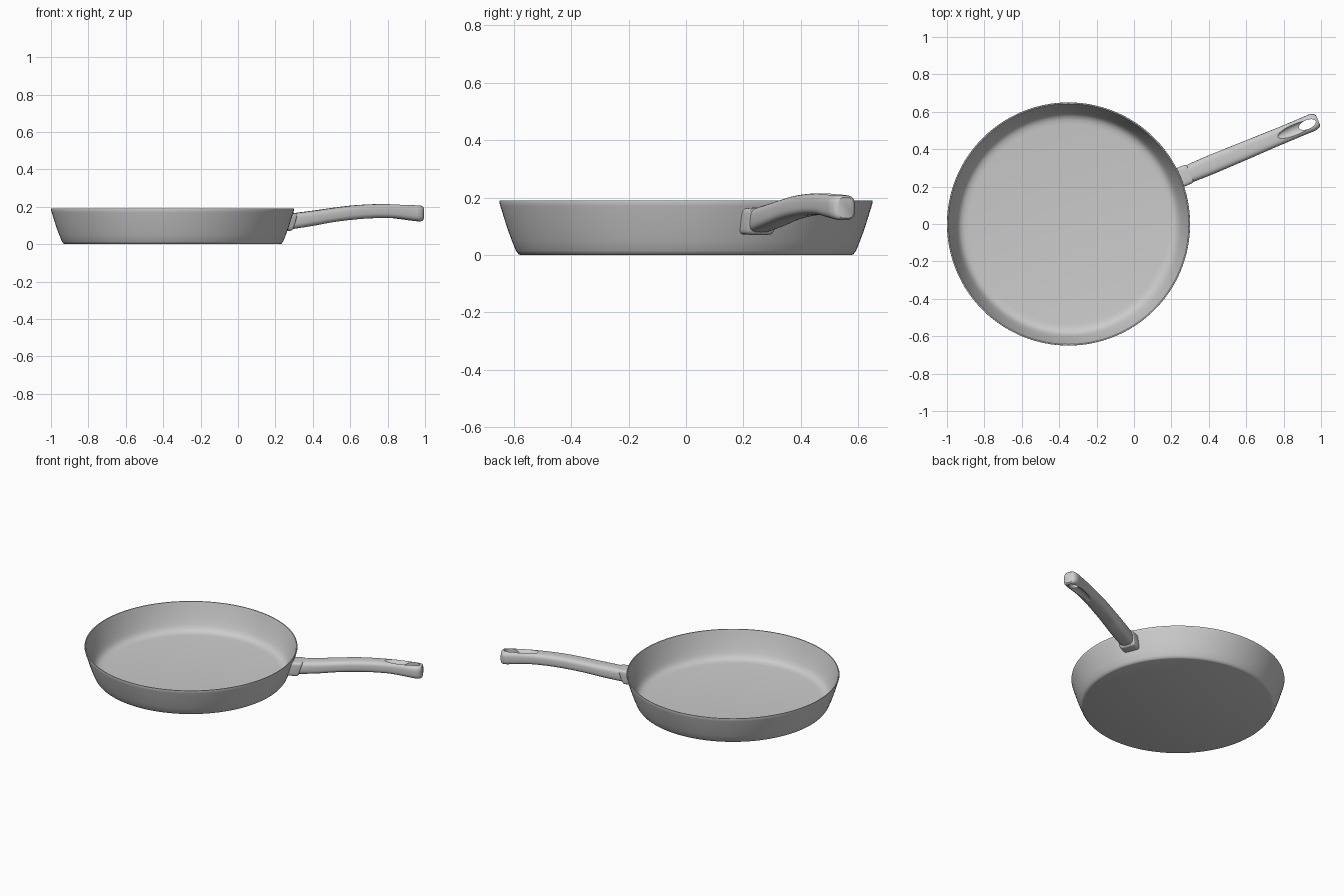
import bpy, bmesh, math
from mathutils import Matrix

if "Cube" in bpy.data.objects:
    bpy.data.objects.remove(bpy.data.objects["Cube"])

PAN = Matrix.Translation((-0.35, 0, 0))
HANDLE = PAN @ Matrix.Rotation(math.radians(22.6), 4, 'Z')


def add_object(name, bm, matrix):
    bmesh.ops.recalc_face_normals(bm, faces=bm.faces[:])
    mesh = bpy.data.meshes.new(name)
    bm.to_mesh(mesh)
    bm.free()
    ob = bpy.data.objects.new(name, mesh)
    ob.matrix_world = matrix
    bpy.context.collection.objects.link(ob)
    return ob


def smooth(ob, angle):
    bpy.ops.object.select_all(action='DESELECT')
    ob.select_set(True)
    bpy.context.view_layer.objects.active = ob
    bpy.ops.object.shade_smooth_by_angle(angle=math.radians(angle))


def lathe(name, profile, n=128):
    bm = bmesh.new()
    rings = []
    for r, z in profile:
        if r == 0:
            rings.append([bm.verts.new((0, 0, z))] * n)
        else:
            rings.append([bm.verts.new((r * math.cos(2 * math.pi * i / n),
                                        r * math.sin(2 * math.pi * i / n), z)) for i in range(n)])
    for a, b in zip(rings, rings[1:]):
        for i in range(n):
            j = (i + 1) % n
            bm.faces.new(list(dict.fromkeys((a[i], a[j], b[j], b[i]))))
    return add_object(name, bm, PAN)


def loft(name, sections, power, n=40, slope=0.0):
    """Rounded-rectangle sections (distance, bottom z, top z, half width)."""
    bm = bmesh.new()
    rings = []
    for x, lo, hi, hw in sections:
        ring = []
        for i in range(n):
            c, s = math.cos(2 * math.pi * i / n), math.sin(2 * math.pi * i / n)
            y = hw * math.copysign(abs(c) ** (2 / power), c)
            dz = (hi - lo) / 2 * math.copysign(abs(s) ** (2 / power), s)
            ring.append(bm.verts.new((x + slope * dz, y, (lo + hi) / 2 + dz)))
        rings.append(ring)
    for a, b in zip(rings, rings[1:]):
        for i in range(n):
            j = (i + 1) % n
            bm.faces.new((a[i], a[j], b[j], b[i]))
    bm.faces.new(rings[0])
    bm.faces.new(rings[-1])
    return add_object(name, bm, HANDLE)


def refine(pts, steps=5):
    """Catmull-Rom interpolation between sections."""
    out = []
    for k in range(len(pts) - 1):
        quad = (pts[max(k - 1, 0)], pts[k], pts[k + 1], pts[min(k + 2, len(pts) - 1)])
        for s in range(steps):
            t = s / steps
            out.append([0.5 * (2 * b + (c - a) * t + (2 * a - 5 * b + 4 * c - d) * t * t
                               + (3 * b - a - 3 * c + d) * t ** 3) for a, b, c, d in zip(*quad)])
    return out + [pts[-1]]


def ellipsoid(name, centre, radii):
    bm = bmesh.new()
    bmesh.ops.create_uvsphere(bm, u_segments=40, v_segments=24, radius=1,
                              matrix=Matrix.Translation(centre) @ Matrix.Diagonal((*radii, 1)))
    return add_object(name, bm, HANDLE)


# Pan body: flat base, flared wall, thin rounded rim
body = lathe("pan_body", [
    (0, 0), (0.575, 0), (0.583, 0.003), (0.592, 0.015), (0.606, 0.05), (0.621, 0.09),
    (0.635, 0.135), (0.646, 0.17), (0.65, 0.185), (0.649, 0.19), (0.643, 0.19), (0.641, 0.184),
    (0.636, 0.165), (0.625, 0.13), (0.612, 0.09), (0.598, 0.055), (0.588, 0.036),
    (0.575, 0.023), (0.558, 0.016), (0.535, 0.013), (0, 0.013)])
smooth(body, 40)

# Collar joining handle to the wall
collar = loft("handle_collar", [
    (0.626, 0.071, 0.163, 0.054), (0.682, 0.070, 0.166, 0.053),
    (0.689, 0.073, 0.164, 0.051), (0.692, 0.077, 0.160, 0.047)], 6, slope=0.33)
smooth(collar, 40)

# Handle: gently arched grip with rounded tip
grip = refine([
    (0.670, 0.078, 0.160, 0.045), (0.72, 0.085, 0.168, 0.049), (0.82, 0.100, 0.180, 0.051),
    (0.92, 0.117, 0.193, 0.050), (1.03, 0.130, 0.206, 0.049), (1.14, 0.138, 0.213, 0.047),
    (1.25, 0.139, 0.215, 0.046), (1.34, 0.130, 0.213, 0.046), (1.405, 0.123, 0.209, 0.047)])
grip += [(1.420, 0.122, 0.208, 0.0455), (1.432, 0.122, 0.207, 0.041),
         (1.440, 0.124, 0.205, 0.035), (1.445, 0.128, 0.201, 0.027)]
handle = loft("handle", grip, 3.2)

# Hanging hole with dished recesses above and below
bm = bmesh.new()
bmesh.ops.create_cone(bm, cap_ends=True, segments=40, radius1=1, radius2=1, depth=0.3,
                      matrix=Matrix.Translation((1.383, 0, 0.17)) @ Matrix.Diagonal((0.048, 0.024, 1, 1)))
cutters = [add_object("hole_cutter", bm, HANDLE),
           ellipsoid("top_recess_cutter", (1.32, 0, 0.222), (0.112, 0.032, 0.028)),
           ellipsoid("under_recess_cutter", (1.28, 0, 0.120), (0.14, 0.034, 0.032))]
for c in cutters:
    m = handle.modifiers.new(c.name, 'BOOLEAN')
    m.operation, m.solver, m.object = 'DIFFERENCE', 'EXACT', c
bpy.context.view_layer.update()
cut = bpy.data.meshes.new_from_object(
    handle.evaluated_get(bpy.context.evaluated_depsgraph_get()))
handle.modifiers.clear()
handle.data = cut
for c in cutters:
    bpy.data.objects.remove(c)
smooth(handle, 35)
